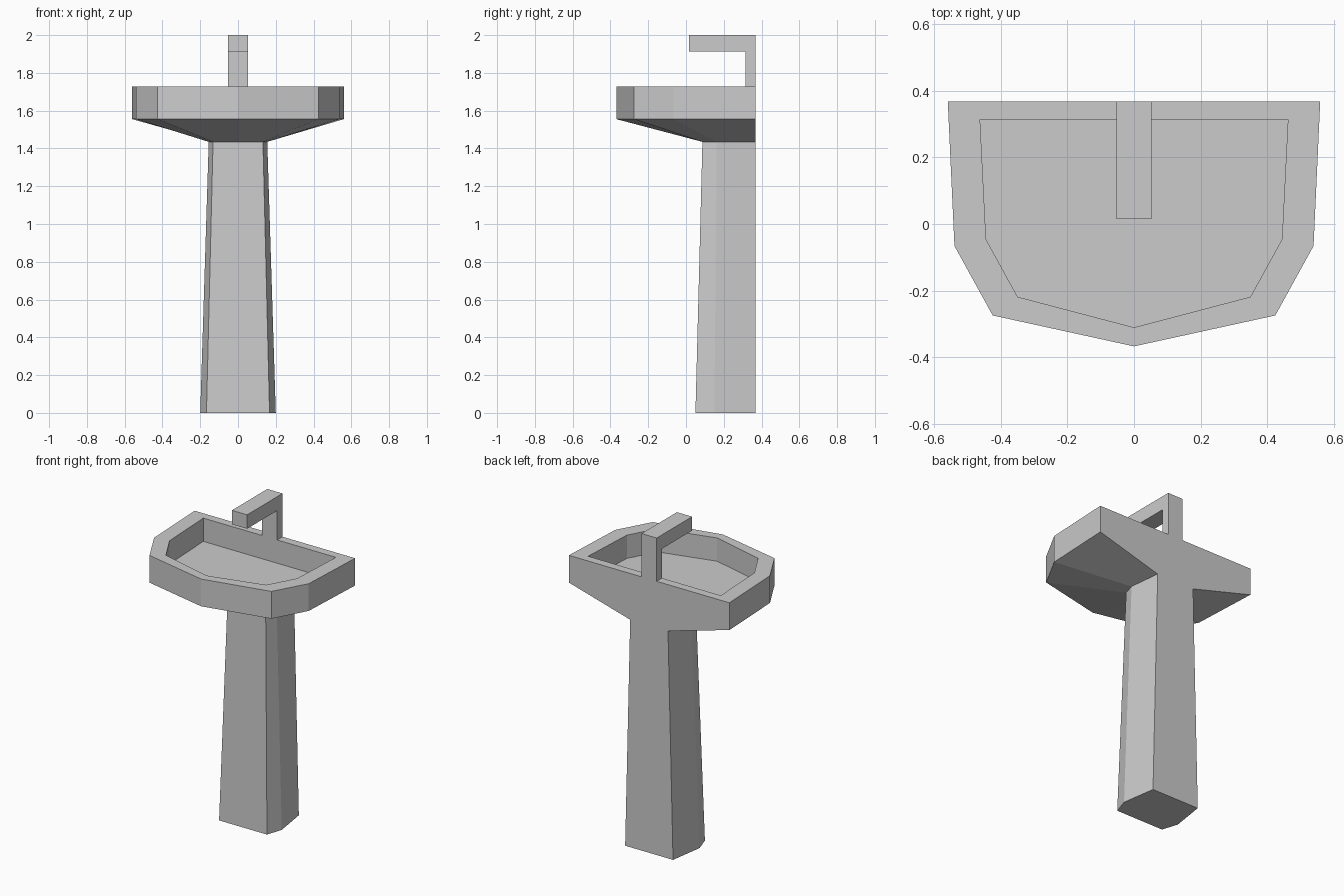
import bpy
import bmesh

if "Cube" in bpy.data.objects:
    bpy.data.objects.remove(bpy.data.objects["Cube"])


def loft(name, rings, cap_start=True, cap_end=True):
    """Bridge closed rings of equal point count, optionally capping the ends."""
    bm = bmesh.new()
    loops = [[bm.verts.new(p) for p in ring] for ring in rings]
    n = len(loops[0])
    for a, b in zip(loops, loops[1:]):
        for i in range(n):
            j = (i + 1) % n
            bm.faces.new((a[i], a[j], b[j], b[i]))
    if cap_start:
        bm.faces.new(loops[0][::-1])
    if cap_end:
        bm.faces.new(loops[-1])
    mesh = bpy.data.meshes.new(name)
    bm.to_mesh(mesh)
    bm.free()
    obj = bpy.data.objects.new(name, mesh)
    bpy.context.collection.objects.link(obj)
    return obj


def outline(half, front_y, z):
    """Mirror a right-hand half outline (front to back) around the centre front point."""
    right = [(x, y, z) for x, y in half]
    left = [(-x, y, z) for x, y in reversed(half)]
    return [(0, front_y, z)] + right + left


BACK = 0.368
foot = outline([(0.167, 0.05), (0.2, 0.15), (0.167, BACK)], 0.05, 0)
neck = outline([(0.132, 0.087), (0.155, 0.163), (0.132, BACK)], 0.087, 1.435)

rim_half = [(0.425, -0.275), (0.54, -0.066), (0.56, BACK)]
bowl_half = [(0.35, -0.219), (0.445, -0.046), (0.463, 0.315)]

# Tapered pedestal, open where it meets the basin
loft("pedestal", [foot, neck], cap_end=False)

# Basin: sloped underside, outer wall, flat rim, inner wall and floor
loft("basin", [
    neck,
    outline(rim_half, -0.368, 1.555),
    outline(rim_half, -0.368, 1.727),
    outline(bowl_half, -0.311, 1.727),
    outline(bowl_half, -0.311, 1.58),
], cap_start=False)

# Tap: L-shaped side profile extruded across x
tap_profile = [(BACK, 1.727), (BACK, 2.0), (0.015, 2.0),
               (0.015, 1.912), (0.315, 1.912), (0.315, 1.727)]
loft("tap", [[(x, y, z) for y, z in tap_profile] for x in (-0.053, 0.053)])
